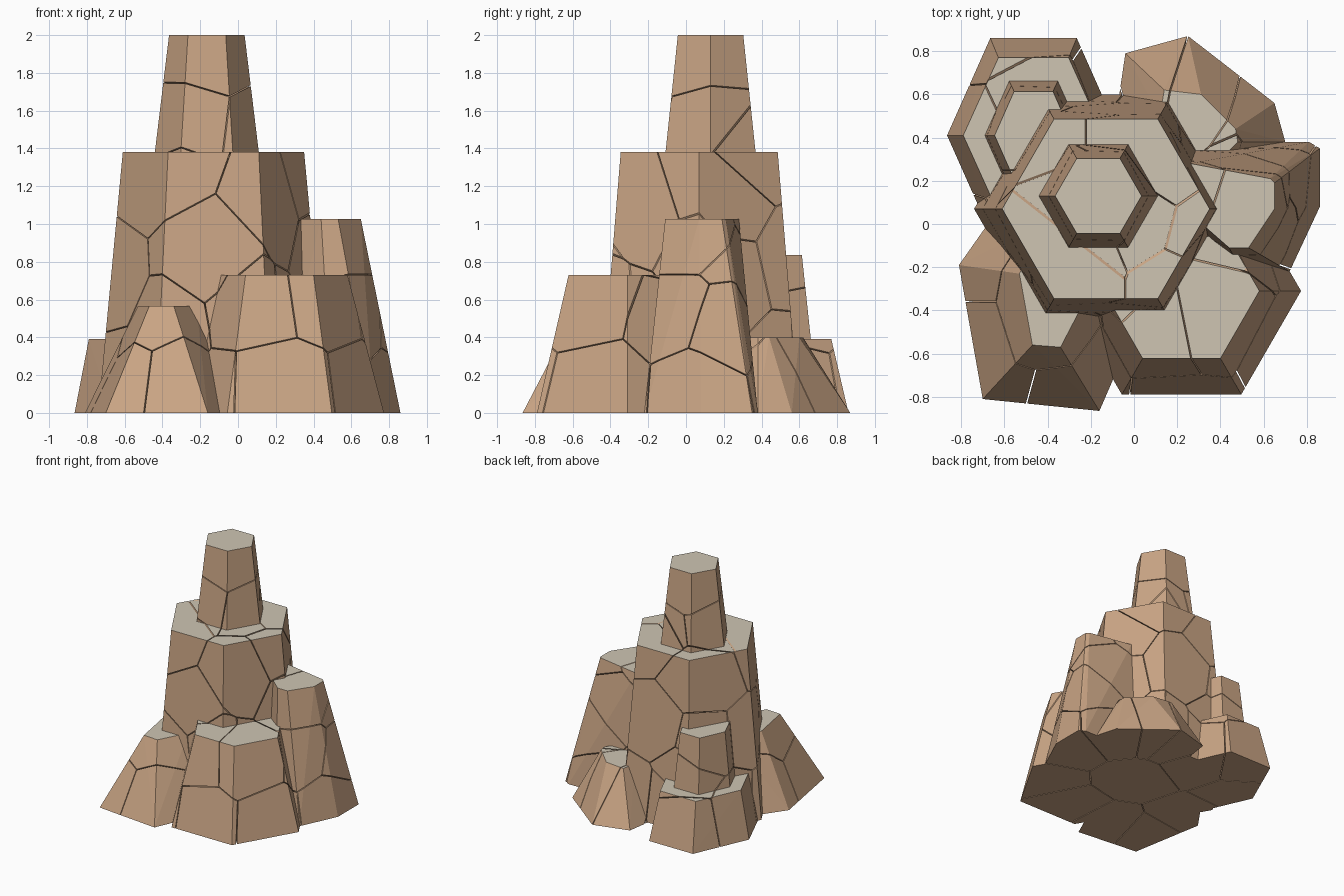
import bpy, bmesh, math
from mathutils import Vector

if "Cube" in bpy.data.objects:
    bpy.data.objects.remove(bpy.data.objects["Cube"])


def material(name, rgb):
    m = bpy.data.materials.new(name)
    m.diffuse_color = (*rgb, 1)
    m.use_nodes = True
    m.node_tree.nodes["Principled BSDF"].inputs["Base Color"].default_value = m.diffuse_color
    return m


rock_mat = material("tan_rock", (0.58, 0.37, 0.23))
cap_mat = material("pale_cap", (0.62, 0.56, 0.45))


def add_object(name, bm):
    bmesh.ops.recalc_face_normals(bm, faces=bm.faces)
    me = bpy.data.meshes.new(name)
    bm.to_mesh(me)
    bm.free()
    ob = bpy.data.objects.new(name, me)
    bpy.context.collection.objects.link(ob)
    return ob


def rehull(bm):
    # closed convex shell around the vertices present
    pts = [v.co.copy() for v in bm.verts]
    bm.clear()
    for p in pts:
        bm.verts.new(p)
    bmesh.ops.remove_doubles(bm, verts=bm.verts, dist=1e-5)
    bmesh.ops.convex_hull(bm, input=bm.verts)
    bmesh.ops.dissolve_limit(bm, angle_limit=0.002, verts=bm.verts, edges=bm.edges)


def block(name, base, top, z0, z1):
    # tapered block between two outlines
    bm = bmesh.new()
    for ring, z in ((base, z0), (top, z1)):
        for x, y in ring:
            bm.verts.new((x, y, z))
    rehull(bm)
    return add_object(name, bm)


def hexagon(cx, cy, rx, ry):
    return [(cx + rx * math.cos(i * math.pi / 3), cy + ry * math.sin(i * math.pi / 3))
            for i in range(6)]


def hex_block(name, cx, cy, base_r, top_r, z0, z1):
    return block(name, hexagon(cx, cy, *base_r), hexagon(cx, cy, *top_r), z0, z1)


def boolean(ob, other, op):
    m = ob.modifiers.new(op, 'BOOLEAN')
    m.operation, m.solver, m.object = op, 'EXACT', other


def bake(ob):
    dg = bpy.context.evaluated_depsgraph_get()
    me = bpy.data.meshes.new_from_object(ob.evaluated_get(dg))
    ob.modifiers.clear()
    ob.data = me


# Regular hexagonal tiers
rock = hex_block("main_tower", -0.13, 0.07, (0.61, 0.61), (0.48, 0.48), 0, 1.38)
parts = [
    hex_block("spire", -0.165, 0.13, (0.297, 0.297), (0.2, 0.2), 1.2, 2.0),
    hex_block("front_right_block", 0.22, -0.31, (0.553, 0.553), (0.36, 0.36), 0, 0.73),
    hex_block("back_left_block", -0.465, 0.41, (0.4, 0.52), (0.325, 0.415), 0, 0.39),
    hex_block("back_left_tier", -0.465, 0.41, (0.235, 0.302), (0.18, 0.235), 0.29, 0.835),
    # Irregular blocks
    block("right_block",
          [(0.5, -0.22), (0.72, -0.22), (0.86, 0.08), (0.86, 0.35), (0.81, 0.38), (0.25, 0.38), (0.2, 0)],
          [(0.44, -0.11), (0.53, -0.11), (0.65, 0.07), (0.65, 0.19), (0.63, 0.21), (0.26, 0.28), (0.2, 0.1)],
          0, 1.027),
    block("front_left_block",
          [(-0.70, -0.81), (-0.16, -0.865), (0.02, -0.45), (-0.2, 0), (-0.62, 0.08), (-0.81, -0.19)],
          [(-0.47, -0.56), (-0.34, -0.57), (-0.22, -0.34), (-0.3, -0.05), (-0.42, 0), (-0.53, -0.23)],
          0, 0.565),
    block("back_right_block",
          [(-0.09, 0.45), (-0.04, 0.79), (0.25, 0.87), (0.65, 0.56), (0.70, 0.38), (0.5, 0.1), (0, 0.1)],
          [(0.12, 0.5), (0.14, 0.62), (0.31, 0.60), (0.47, 0.44), (0.48, 0.38), (0.3, 0.2), (0.1, 0.2)],
          0, 0.4),
]

# Merge into one solid
for p in parts:
    boolean(rock, p, 'UNION')
bake(rock)
for p in parts:
    bpy.data.objects.remove(p)

# Crack pattern: one seed point per chunk
seeds = [Vector(s) for s in (
    (-0.16, 0.12, 1.88), (-0.27, 0.06, 1.52), (-0.03, 0.16, 1.48),
    (-0.38, -0.08, 1.22), (0.12, -0.08, 1.04), (-0.36, 0.3, 1.13), (0.06, 0.3, 1.42), (0.2, 0.1, 1.12),
    (-0.5, 0.05, 0.72), (-0.15, -0.22, 0.8), (0.5, 0.0, 0.92), (0.44, 0.18, 0.72), (-0.1, 0.45, 0.8),
    (-0.5, 0.45, 0.72), (-0.4, 0.55, 0.45),
    (0.1, -0.48, 0.52), (0.4, -0.42, 0.55), (0.58, -0.05, 0.5), (0.65, 0.22, 0.42),
    (-0.42, -0.4, 0.42), (-0.62, -0.55, 0.12), (-0.25, -0.65, 0.12), (-0.68, -0.15, 0.15),
    (0.2, -0.62, 0.1), (0.58, -0.42, 0.1), (0.75, 0.05, 0.1),
    (-0.72, 0.4, 0.2), (-0.5, 0.74, 0.15), (-0.22, 0.55, 0.15),
    (0.08, 0.66, 0.18), (0.3, 0.62, 0.2), (0.55, 0.45, 0.15), (0.05, 0.05, 0.2))]
HALF_GAP = 0.003

for i, s in enumerate(seeds):
    bm = bmesh.new()
    bmesh.ops.create_cube(bm, size=4)
    bmesh.ops.translate(bm, verts=bm.verts, vec=(0, 0, 1))
    for t in seeds:
        if t is s:
            continue
        n = (t - s).normalized()
        bmesh.ops.bisect_plane(bm, geom=bm.verts[:] + bm.edges[:] + bm.faces[:],
                               plane_co=(s + t) / 2 - n * HALF_GAP, plane_no=n, clear_outer=True)
        rehull(bm)
    chunk = add_object(f"rock_chunk_{i + 1:02d}", bm)
    boolean(chunk, rock, 'INTERSECT')
    bake(chunk)
    # Pale flat tops, tan sides
    chunk.data.materials.clear()
    chunk.data.materials.append(rock_mat)
    chunk.data.materials.append(cap_mat)
    for f in chunk.data.polygons:
        f.use_smooth = False
        f.material_index = 1 if f.normal.z > 0.999 else 0

bpy.data.objects.remove(rock)
